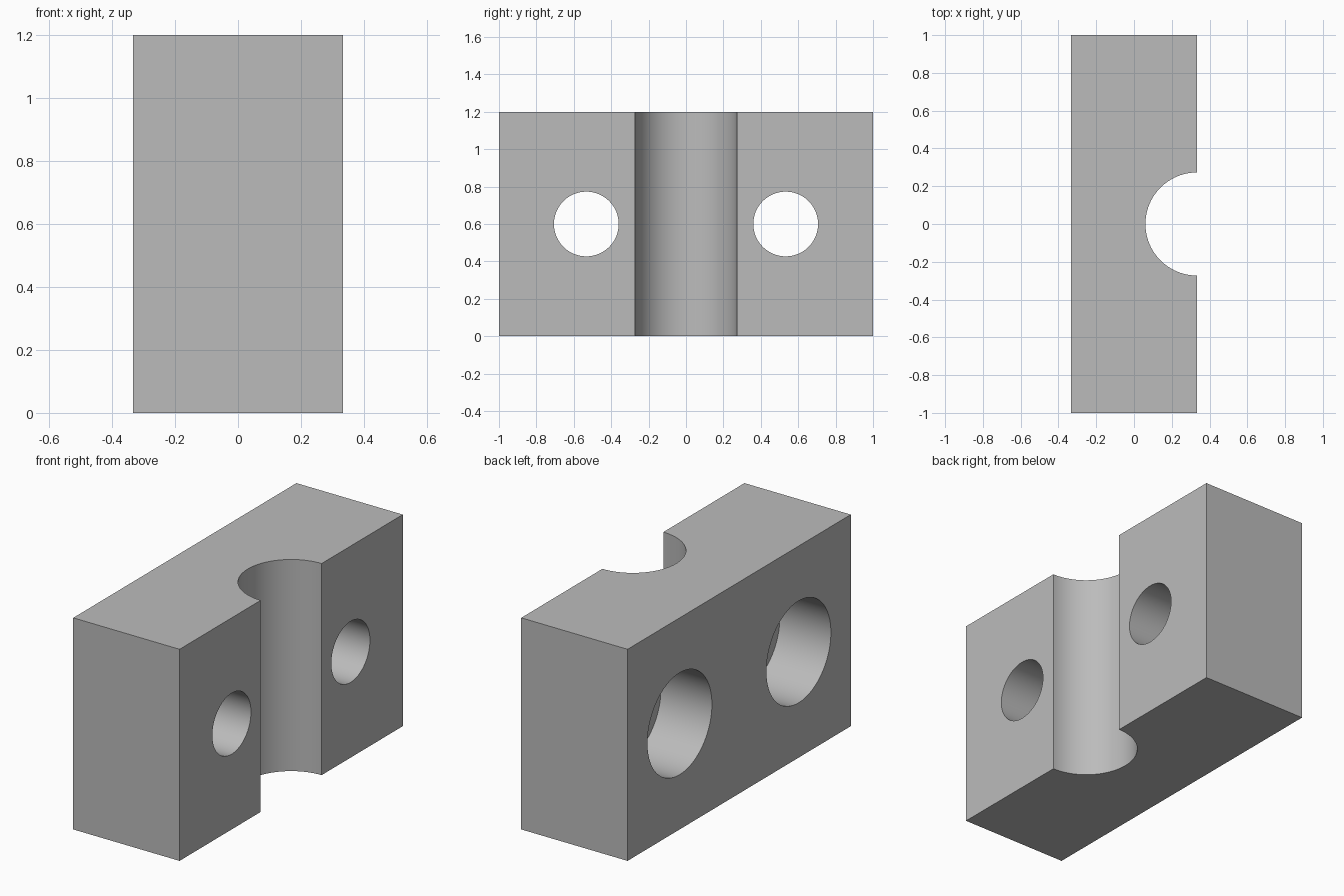
import bpy
from math import pi, radians

if "Cube" in bpy.data.objects:
    bpy.data.objects.remove(bpy.data.objects["Cube"], do_unlink=True)

WIDTH, LENGTH, HEIGHT = 0.667, 2.0, 1.2
SIDE = WIDTH / 2
HOLE_Y = 0.533
SINK_DEPTH = 0.32

grey = bpy.data.materials.new("plain grey")
grey.use_nodes = True
colour = (0.5, 0.5, 0.5, 1)
grey.diffuse_color = colour
grey.node_tree.nodes["Principled BSDF"].inputs["Base Color"].default_value = colour

# Solid block
bpy.ops.mesh.primitive_cube_add(size=1, location=(0, 0, HEIGHT / 2))
block = bpy.context.object
block.name = "clamp_block"
block.scale = (WIDTH, LENGTH, HEIGHT)
bpy.ops.object.transform_apply(location=True, scale=True)
block.data.materials.append(grey)


def drill(name, radius, depth, location, rotation=(0, 0, 0)):
    """Cut a round hole through the block, then discard the cutter."""
    bpy.ops.mesh.primitive_cylinder_add(vertices=96, radius=radius, depth=depth,
                                        location=location, rotation=rotation)
    cutter = bpy.context.object
    cutter.name = name
    cutter.hide_render = True
    cutter.data.materials.append(grey)
    cut = block.modifiers.new(name, "BOOLEAN")
    cut.operation = "DIFFERENCE"
    cut.solver = "EXACT"
    cut.object = cutter
    bpy.ops.object.select_all(action="DESELECT")
    block.select_set(True)
    bpy.context.view_layer.objects.active = block
    bpy.ops.object.modifier_apply(modifier=cut.name)
    bpy.data.objects.remove(cutter, do_unlink=True)


# Half-round rod channel in the right face
drill("rod_channel", 0.273, HEIGHT * 2, (SIDE, 0, HEIGHT / 2))

# Pair of bolt holes, each with a wide recess for the bolt head
across = (0, pi / 2, 0)
for y in (-HOLE_Y, HOLE_Y):
    drill("bolt_hole", 0.173, WIDTH * 2, (0, y, HEIGHT / 2), across)
    drill("head_recess", 0.289, SINK_DEPTH * 2, (-SIDE, y, HEIGHT / 2), across)

bpy.ops.object.shade_smooth_by_angle(angle=radians(30))
